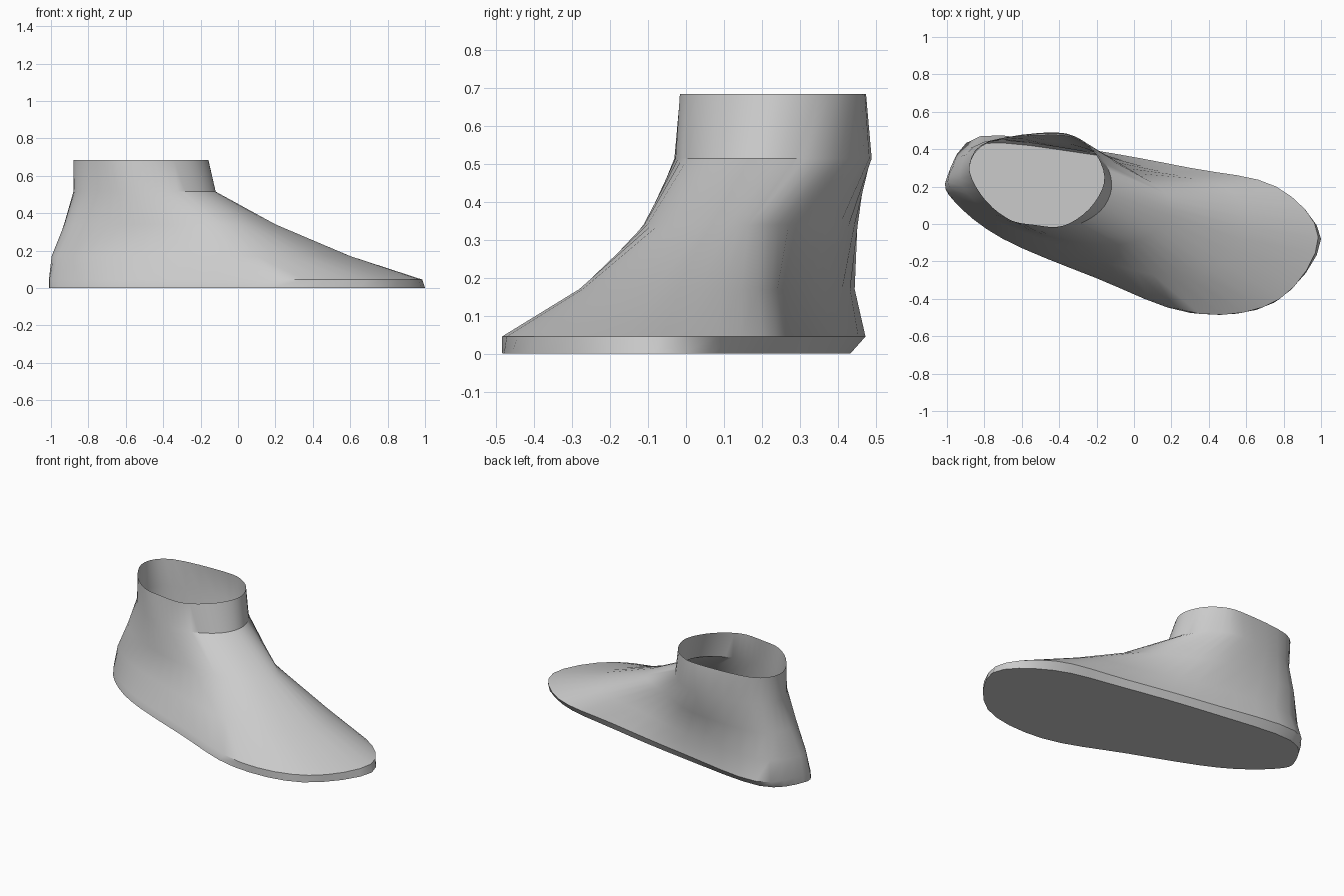
import bpy
import bmesh
from mathutils import Vector

if "Cube" in bpy.data.objects:
    bpy.data.objects.remove(bpy.data.objects["Cube"], do_unlink=True)

STEPS = 4  # points added per span of each outline

# Outlines run from the heel along the outer side, round the toe and back
sole = [(-1, .25), (-.96, .12), (-.7, -.08), (-.2, -.29), (.3, -.475), (.75, -.42),
        (1, -.08), (.75, .17), (.3, .28), (-.25, .375), (-.82, .43)]
welt = [(-1, .25), (-.96, .13), (-.7, -.07), (-.2, -.28), (.35, -.48), (.78, -.4),
        (.985, -.07), (.76, .2), (.3, .3), (-.25, .4), (-.82, .47)]
instep = [(-.99, .26), (-.93, .14), (-.7, 0), (-.3, -.15), (.1, -.27), (.42, -.25),
          (.6, -.02), (.5, .19), (.15, .28), (-.28, .39), (-.8, .44)]
arch = [(-.93, .28), (-.85, .12), (-.62, -.01), (-.35, -.09), (-.08, -.11), (.1, -.05),
        (.2, .08), (.14, .19), (-.05, .3), (-.35, .43), (-.8, .44)]
ankle = [(-.88, .3), (-.8, .13), (-.64, .01), (-.48, -.03), (-.32, -.01), (-.18, .07),
         (-.12, .19), (-.15, .32), (-.25, .43), (-.42, .49), (-.77, .44)]
collar = [(-.88, .32), (-.82, .16), (-.68, .03), (-.53, -.005), (-.38, -.01), (-.24, .08),
          (-.16, .22), (-.19, .35), (-.28, .44), (-.42, .475), (-.77, .445)]
sections = [(0, sole), (.045, welt), (.17, instep), (.34, arch), (.515, ankle), (.685, collar)]


def smooth_loop(outline):
    """Resample a closed outline as a curve through its points."""
    points = [Vector(p) for p in outline]
    count = len(points)
    result = []
    for i in range(count):
        before, start, end, after = (points[(i + k) % count] for k in (-1, 0, 1, 2))
        for step in range(STEPS):
            t = step / STEPS
            tangent_in = (end - before) / 2
            tangent_out = (after - start) / 2
            result.append(start * (2 * t**3 - 3 * t**2 + 1) + tangent_in * (t**3 - 2 * t**2 + t)
                          + end * (3 * t**2 - 2 * t**3) + tangent_out * (t**3 - t**2))
    return result


def make_material(name, colour):
    material = bpy.data.materials.new(name)
    material.use_nodes = True
    material.diffuse_color = colour
    material.node_tree.nodes["Principled BSDF"].inputs["Base Color"].default_value = colour
    return material


# Thin open shell lofted through the outlines, closed underneath by the sole
bm = bmesh.new()
rings = [[bm.verts.new((p.x, p.y, height)) for p in smooth_loop(outline)]
         for height, outline in sections]
for lower, upper in zip(rings, rings[1:]):
    for i in range(len(lower)):
        j = (i + 1) % len(lower)
        bm.faces.new((lower[i], lower[j], upper[j], upper[i]))
bm.faces.new(list(reversed(rings[0])))

mesh = bpy.data.meshes.new("ankle_boot")
bm.to_mesh(mesh)
bm.free()
boot = bpy.data.objects.new("ankle_boot", mesh)
bpy.context.collection.objects.link(boot)
mesh.materials.append(make_material("light_grey", (.6, .6, .6, 1)))

# Smooth sides with a crisp sole edge
bpy.ops.object.select_all(action="DESELECT")
boot.select_set(True)
bpy.context.view_layer.objects.active = boot
bpy.ops.object.shade_smooth_by_angle(angle=.6)
